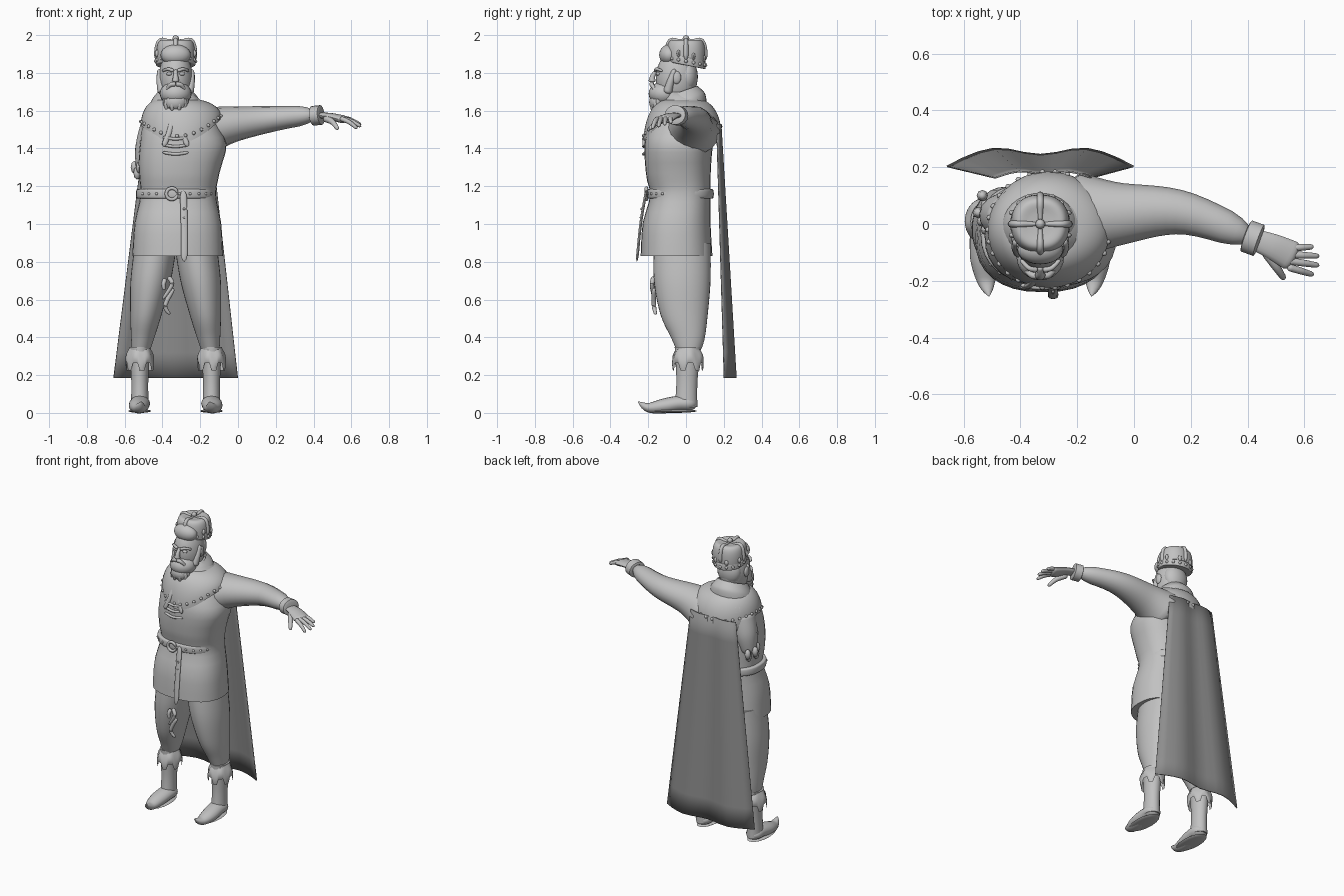
import bpy, bmesh
from math import sin, cos, pi, sqrt, copysign
from mathutils import Vector

if "Cube" in bpy.data.objects:
    bpy.data.objects.remove(bpy.data.objects["Cube"])

BODY_X = -.33  # parts are measured from the body's own centre line

def material(name, value):
    mat = bpy.data.materials.new(name)
    mat.use_nodes = True
    mat.diffuse_color = (value, value, value, 1)
    mat.node_tree.nodes["Principled BSDF"].inputs["Base Color"].default_value = mat.diffuse_color
    return mat

STONE = material("stone grey", .54)
CAPE = material("cape grey", .27)

def finish(name, bm, mat=STONE):
    bmesh.ops.translate(bm, verts=bm.verts, vec=(BODY_X, 0, 0))
    bmesh.ops.recalc_face_normals(bm, faces=bm.faces)
    mesh = bpy.data.meshes.new(name)
    bm.to_mesh(mesh)
    bm.free()
    mesh.materials.append(mat)
    part = bpy.data.objects.new(name, mesh)
    bpy.context.collection.objects.link(part)
    bpy.ops.object.select_all(action='DESELECT')
    part.select_set(True)
    bpy.context.view_layer.objects.active = part
    bpy.ops.object.shade_smooth_by_angle(angle=.8)
    return part

def surface(name, point, around=32, along=20, closed=True, capped=True, mat=STONE):
    """Grid surface through point(u, v), u around and v along, both from 0 to 1."""
    bm = bmesh.new()
    columns = around if closed else around + 1
    rows = [[bm.verts.new(point(i / around, j / along)) for i in range(columns)]
            for j in range(along + 1)]
    for low, high in zip(rows, rows[1:]):
        for i in range(around):
            k = (i + 1) % columns
            bm.faces.new((low[i], low[k], high[k], high[i]))
    if closed and capped:
        bm.faces.new(rows[0])
        bm.faces.new(rows[-1])
    return finish(name, bm, mat)

def spline(keys, t):
    """Smooth curve through vectors."""
    keys = [Vector(k) for k in keys]
    last = len(keys) - 1
    i = min(int(t * last), last - 1)
    s = t * last - i
    a, b, c, d = (keys[max(0, min(last, i + step))] for step in (-1, 0, 1, 2))
    return b + s / 2 * (c - a + s * (2 * a - 5 * b + 4 * c - d + s * (3 * (b - c) + d - a)))

def oval(u, rx, ry, power=1):
    c, s = cos(2 * pi * u), sin(2 * pi * u)
    return copysign(abs(c) ** power, c) * rx, copysign(abs(s) ** power, s) * ry

def loft(name, keys, centre=lambda z: 0, power=1, tilt=0, capped=True):
    """Stacked ovals; keys are (z, y, half width, half depth)."""
    flat_keys = [(z, y, 0) for z, y, rx, ry in keys]
    radii = [(rx, ry, 0) for z, y, rx, ry in keys]
    def point(u, v):
        z, y, _ = spline(flat_keys, v)
        rx, ry, _ = spline(radii, v)
        dx, dy = oval(u, rx, ry, power)
        return centre(z) + dx, y + dy, z + tilt * dy
    return surface(name, point, capped=capped)

def band(name, z, half, y, rx, ry, power=1, tilt=0):
    rings = [(z + half * t, y, rx * k, ry * k) for t, k in ((-1, .9), (-.8, 1), (.8, 1), (1, .9))]
    return loft(name, rings, power=power, tilt=tilt)

def tube(name, path, radii, flat=1, up=(0, 0, 1)):
    """Limb with rounded ends along a path; flat scales its height."""
    sizes = [(r, 0, 0) for r in radii]
    def point(u, v):
        run = spline(path, min(1, v + .02)) - spline(path, max(0, v - .02))
        side = run.cross(Vector(up)).normalized()
        r = spline(sizes, v).x * max(.05, min(1, 1.6 * sqrt(abs(sin(pi * v)))))
        w, h = oval(u, r, r * flat)
        return spline(path, v) + side * w + side.cross(run).normalized() * h
    return surface(name, point, around=16)

def ball(name, pos, size, segments=16):
    bm = bmesh.new()
    bmesh.ops.create_uvsphere(bm, u_segments=segments, v_segments=segments // 2, radius=1)
    bmesh.ops.scale(bm, verts=bm.verts, vec=size)
    bmesh.ops.translate(bm, verts=bm.verts, vec=pos)
    return finish(name, bm)

def stud(name, pos, radius):
    return ball(name, pos, (radius, radius, radius), segments=8)

FRONT = (0, -1, 0)

# Tunic, fuller under the raised arm, and belt
loft("tunic", [(.83, -.05, .24, .19), (1, -.05, .23, .18), (1.15, -.03, .2, .16), (1.25, -.04, .21, .17),
               (1.4, -.04, .23, .18), (1.5, -.02, .21, .18), (1.6, 0, .17, .14), (1.7, -.03, .07, .07)],
     centre=lambda z: .01 + .03 / (1 + (z * 10 - 14.2) ** 2), power=.85)
band("belt", 1.16, .025, -.03, .208, .175, power=.85)
for i in range(9):
    x, y = oval(.6 + i * .04, .208, .175, .85)
    stud("belt_stud", (x, y - .03, 1.16), .008)
buckle = [(oval(i / 8, .03, .03)) for i in range(9)]
tube("belt_buckle", [(x - .02, -.21, z + 1.16) for x, z in buckle], [.009, .009], up=FRONT)
tube("belt_strap", [(.04, -.21, 1.18), (.045, -.24, 1), (.045, -.26, .8)], [.018, .018], flat=.4, up=FRONT)
for i in range(6):
    stud("strap_stud", (.045, -.235 - i * .004, 1.08 - i * .045), .007)

# Shoulder mantle with a studded rim
def mantle(u, v):
    c, s = oval(u, 1, 1)
    k, h = sin(v * pi / 2), cos(v * pi / 2)
    hem = 1.54 - s * s * (.08 - s * .03) + c * .02
    return Vector((.03 * k + c * (.09 + .125 * k), s * (.085 + .12 * k) - .02, hem + (1.66 - hem) * h))
surface("shoulder_mantle", mantle, around=48, capped=False)
for i in range(30):
    stud("mantle_stud", mantle(i / 30, .9), .01)

# Collar, lapels and chest braids
loft("collar", [(1.59, -.02, .145, .13), (1.65, -.02, .128, .12), (1.7, -.03, .09, .09)],
     tilt=.35, capped=False)
for side in (-1, 1):
    tube("lapel", [(side * .01, -.17, 1.6), (side * .03, -.21, 1.5), (side * .065, -.225, 1.41)],
         [.014, .014], flat=.6, up=FRONT)
for i in range(3):
    z = 1.38 + i * .04
    tube("chest_braid", [(-.07, -.215, z), (0, -.224, z - .01), (.07, -.215, z)], [.008, .008])

# Extended left arm and hand
tube("left_sleeve", [(.1, .03, 1.47), (.26, .035, 1.52), (.5, .04, 1.555), (.75, -.05, 1.58)],
     [.17, .115, .077, .05], flat=.9)
tube("left_cuff", [(.72, -.04, 1.572), (.775, -.06, 1.578)], [.058, .058], flat=.9)
tube("left_palm", [(.74, -.05, 1.575), (.82, -.08, 1.57), (.9, -.12, 1.55)], [.035, .045, .055], flat=.4)
for i in range(4):
    base = Vector((.87, -.085 - i * .022, 1.56))
    tip = Vector((.985 - (i - 1.5) ** 2 * .01, -.08 - i * .033, 1.535 - i * .01))
    knuckle = (base + tip) / 2 + Vector((0, 0, .008))
    tube("finger", [base, knuckle, tip], [.013, .012, .009])
tube("thumb", [(.79, -.09, 1.56), (.83, -.15, 1.54), (.86, -.195, 1.5)], [.02, .015, .01])

# Ragged remains of the right sleeve
tube("right_sleeve_stump", [(-.1, .02, 1.54), (-.14, .03, 1.4), (-.165, .03, 1.27)], [.08, .075, .045])
for i in range(5):
    ball("sleeve_tatter", (-.19 - i % 3 * .014, i * .03 - .02, 1.3 - i % 2 * .03), (.02, .02, .035), segments=8)

# Legs, boots and face halves, mirrored about the body
for side, label in ((-1, "right_"), (1, "left_")):
    def at(x, y, z):
        return side * x, y, z
    foot = side * .19
    loft(label + "trouser_leg", [(.34, .015, .05, .068), (.4, .01, .062, .09), (.52, -.01, .083, .125),
                                 (.7, -.02, .107, .15), (.9, -.02, .112, .15)],
         centre=lambda z: side * (.23 - z * .14))
    loft(label + "boot_shaft", [(.03, 0, .047, .06), (.17, .005, .045, .056), (.35, .01, .055, .07)],
         centre=lambda z: foot)
    def fringe(u, v):
        x, y = oval(u, 1, 1)
        r = .054 + .022 * sin(v * 2.2)
        notch = .04 * v if round(u * 36) % 6 < 3 else 0
        return foot + x * r, y * r * 1.1 + .01, .345 - v * .12 + notch
    surface(label + "boot_fringe", fringe, around=36, along=8, capped=False)
    tube(label + "shoe", [at(.19, .06, .045), at(.19, -.03, .05), at(.195, -.12, .036), at(.19, -.2, .028),
                          at(.18, -.255, .06)], [.05, .055, .052, .033, .008], flat=.75)
    ball(label + "sole", at(.19, -.07, .01), (.06, .13, .01))
    ball(label + "ear", at(.09, -.05, 1.775), (.012, .024, .034))
    ball(label + "eye", at(.033, -.147, 1.795), (.017, .012, .01))
    tube(label + "brow", [at(.01, -.162, 1.81), at(.04, -.155, 1.82), at(.07, -.125, 1.81)], [.01, .007])
    tube(label + "moustache", [at(0, -.18, 1.74), at(.03, -.18, 1.735), at(.06, -.15, 1.69)], [.014, .008])
    tube(label + "sideburn", [at(.085, -.06, 1.82), at(.083, -.08, 1.76), at(.07, -.1, 1.69)], [.012, .025])

# Hand remnant resting on the right thigh
for path in ([(-.04, -.17, .72), (-.02, -.18, .68), (-.07, -.17, .6)],
             [(-.055, -.17, .71), (-.065, -.18, .68), (-.06, -.18, .65)],
             [(-.01, -.17, .66), (-.055, -.17, .57), (-.03, -.16, .52)]):
    tube("hand_remnant", path, [.012, .012, .008])

# Head, nose, beard and hair
ball("head", (0, -.05, 1.77), (.09, .11, .15), segments=32)
tube("nose", [(0, -.15, 1.815), (0, -.175, 1.785), (0, -.18, 1.75)], [.01, .013, .02], up=FRONT)
ball("beard", (0, -.115, 1.69), (.084, .083, .065), segments=24)
ball("beard_tip", (0, -.15, 1.645), (.06, .045, .048), segments=24)
for i in range(9):
    x, y = oval((i + .5) / 18, .055, .04)
    ball("beard_curl", (x, -.14 - y, 1.65 - i % 2 * .015), (.014, .014, .04), segments=8)
ball("front_hair_quiff", (0, -.09, 1.895), (.08, .052, .055), segments=24)
ball("back_hair", (0, .005, 1.78), (.082, .058, .09), segments=24)

# Crown: jewelled band, four-lobed cap, arches and top ball
band("crown_band", 1.862, .022, 0, .105, .103, tilt=-.2)
def crown_cap(u, v):
    rise = v * .98 * pi / 2
    lobe = .95 + .06 * abs(sin(4 * pi * u))
    x, y = oval(u, lobe, lobe)
    r = .105 * (1 + .15 * v) * cos(rise) ** .33
    return x * r, y * r, 1.865 + .117 * sin(rise) - .012 * v ** 8
surface("crown_cap", crown_cap, around=48, along=30)
for quarter in range(4):
    u = quarter / 4
    x, y = oval(u, 1, 1)
    ribs = [Vector(crown_cap(u, v / 12)) for v in range(13)]
    tube("crown_arch", ribs + [Vector((-x * .02, -y * .02, 1.972))], [.013, .011], up=(-y, x, 0))
stud("crown_top_ball", (0, 0, 1.982), .018)
for i in range(16):
    x, y = oval(i / 16, .105, .103)
    stud("crown_jewel", (x, y, 1.862 - y * .2), .01)
    if i % 2:
        ball("crown_leaf", (x, y, 1.895 - y * .2), (.014, .01, .02), segments=8)

# Long folded cape
def cape(u, v):
    left, right = -.16 - v * .17, .18 + v * .15
    fold = .6 * sqrt(abs(sin(pi * u))) + .4 * sin(2 * pi * u) ** 2
    return left + (right - left) * u, .165 + v * .04 + fold * (.025 + v * .045), 1.53 - v * 1.345
sheet = surface("cape", cape, around=12, along=10, closed=False, mat=CAPE)
sheet.modifiers.new("Thickness", 'SOLIDIFY').thickness = .006
